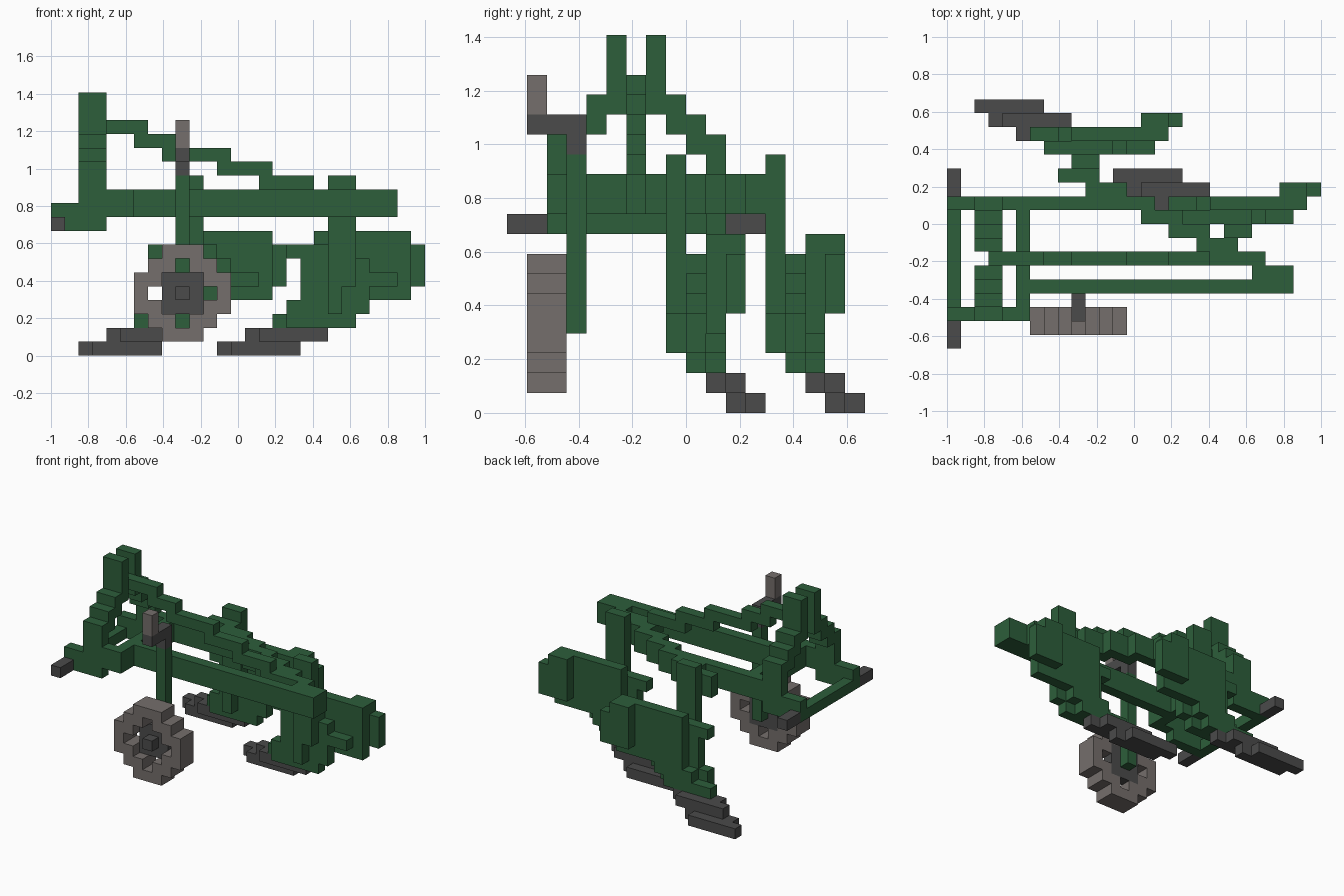
import bpy, bmesh

cube = bpy.data.objects.get("Cube")
if cube:
    bpy.data.objects.remove(cube, do_unlink=True)

U = 2 / 27                       # edge of one block
ORIGIN = (-1.0, -9 * U, 0.0)     # corner of the block grid


def material(name, rgb):
    m = bpy.data.materials.new(name)
    m.use_nodes = True
    m.diffuse_color = (*rgb, 1)
    m.node_tree.nodes["Principled BSDF"].inputs["Base Color"].default_value = (*rgb, 1)
    return m


GREEN = material("green paint", (0.026, 0.112, 0.043))
DARK = material("dark iron", (0.070, 0.070, 0.070))
GREY = material("worn grey steel", (0.178, 0.158, 0.149))

# Six sides of a block: direction and corners
SIDES = [
    ((1, 0, 0), [(1, 0, 0), (1, 1, 0), (1, 1, 1), (1, 0, 1)]),
    ((-1, 0, 0), [(0, 0, 0), (0, 0, 1), (0, 1, 1), (0, 1, 0)]),
    ((0, 1, 0), [(0, 1, 0), (0, 1, 1), (1, 1, 1), (1, 1, 0)]),
    ((0, -1, 0), [(0, 0, 0), (1, 0, 0), (1, 0, 1), (0, 0, 1)]),
    ((0, 0, 1), [(0, 0, 1), (1, 0, 1), (1, 1, 1), (0, 1, 1)]),
    ((0, 0, -1), [(0, 0, 0), (0, 1, 0), (1, 1, 0), (1, 0, 0)]),
]


def part(name, mat, boxes, offset=(0, 0, 0)):
    """Fuse boxes (x0, x1, y0, y1, z0, z1 in blocks) into one outer skin."""
    ox, oy, oz = offset
    cells = {(x + ox, y + oy, z + oz) for x0, x1, y0, y1, z0, z1 in boxes
             for x in range(x0, x1) for y in range(y0, y1) for z in range(z0, z1)}
    bm = bmesh.new()
    verts = {}

    def vert(p):
        if p not in verts:
            verts[p] = bm.verts.new([o + U * c for o, c in zip(ORIGIN, p)])
        return verts[p]

    for c in sorted(cells):
        for d, corners in SIDES:
            if tuple(a + b for a, b in zip(c, d)) not in cells:
                bm.faces.new([vert(tuple(a + b for a, b in zip(c, k))) for k in corners])
    bmesh.ops.dissolve_limit(bm, angle_limit=0.01, verts=bm.verts[:], edges=bm.edges[:])
    mesh = bpy.data.meshes.new(name)
    bm.to_mesh(mesh)
    bm.free()
    mesh.materials.append(mat)
    ob = bpy.data.objects.new(name, mesh)
    bpy.context.collection.objects.link(ob)
    return ob


# Main frame: long beams, cross bar and hitch rails
part("side_beam", GREEN, [(6, 25, 4, 5, 10, 12)])
part("inner_rail", GREEN, [(6, 12, 10, 11, 10, 12)])
part("cross_bar", GREEN, [(5, 6, 2, 11, 10, 12)])
part("hitch_bar", GREEN, [(0, 1, 3, 10, 9, 10)])
for side, y in (("right", 2), ("left", 10)):
    part(f"hitch_rail_{side}", GREEN, [(0, 4, y, y + 1, 9, 11), (4, 5, y, y + 1, 10, 12)])
for side, y in (("right", 0), ("left", 11)):
    part(f"hitch_pin_{side}", DARK, [(0, 1, y, y + 2, 9, 10)])

# Stepped diagonal beam carrying the plough bodies
part("diagonal_beam", GREEN,
     [(32 - 2 * y, 35 - 2 * y, y, y + 1, 10, 12) for y in range(5, 13)])

# A-frame headstock, mirrored about the middle row of blocks
STEPS = [(2, 11, 14), (3, 13, 15), (4, 14, 16), (5, 15, 19)]
for side in ("right", "left"):
    boxes = []
    for y, z0, z1 in STEPS:
        yy = y if side == "right" else 12 - y
        boxes.append((2, 4, yy, yy + 1, z0, z1))
    part(f"headstock_leg_{side}", GREEN, boxes)

# Sloping brace from headstock to the rear
BRACE = [(3, 7, 16), (6, 9, 15), (8, 13, 14), (12, 16, 13), (15, 19, 12), (18, 20, 11)]
part("top_brace", GREEN, [(a, b, 6, 7, z, z + 1) for a, b, z in BRACE])

# Depth wheel
RIM = {1: [(8, 11)], 2: [(7, 9), (10, 12)], 3: [(6, 8), (11, 13)], 4: [(6, 7), (12, 13)]}
rim = []
for z, spans in RIM.items():
    for a, b in spans:
        for zz in {z, 8 - z}:
            rim.append((a, b, 1, 3, zz, zz + 1))
part("wheel_rim", GREY, rim)
part("wheel_hub", DARK, [(8, 11, 2, 3, 3, 6), (9, 10, 1, 2, 4, 5)])
part("wheel_post", GREEN, [(9, 10, 3, 4, 4, 13)])
part("wheel_crank", DARK, [(9, 10, 3, 4, 13, 15), (9, 10, 1, 3, 14, 15)])
part("crank_handle", GREY, [(9, 10, 1, 2, 15, 17)])

# Mouldboard rows: depth row y -> {height z: (x start, x end)}
MOULDBOARD = {
    9: {2: (17, 22), 3: (17, 23), 4: (18, 23), 5: (18, 25), 6: (18, 23), 7: (17, 22)},
    10: {2: (16, 21), 3: (18, 22), 4: (19, 26), 5: (19, 26), 6: (19, 26), 7: (19, 26),
         8: (19, 26)},
    11: {5: (24, 27), 6: (24, 27), 7: (24, 27), 8: (24, 26)},
}
SHARE = [(15, 20, 10, 11, 1, 2), (14, 19, 11, 12, 1, 2),
         (13, 18, 11, 12, 0, 1), (12, 17, 12, 13, 0, 1)]
board = [(a, b, y, y + 1, z, z + 1) for y, rows in MOULDBOARD.items()
         for z, (a, b) in rows.items()]

# Two plough bodies, one behind the other
for label, offset, px in (("rear", (0, 0, 0), 20), ("front", (-10, 5, 0), 9)):
    y = 8 + offset[1]
    part(f"{label}_mouldboard", GREEN, board, offset)
    part(f"{label}_share", DARK, SHARE, offset)
    part(f"{label}_body_post", GREEN,
         [(px, px + 2, y, y + 1, 5, 13), (px, px + 1, y, y + 1, 3, 5)])
